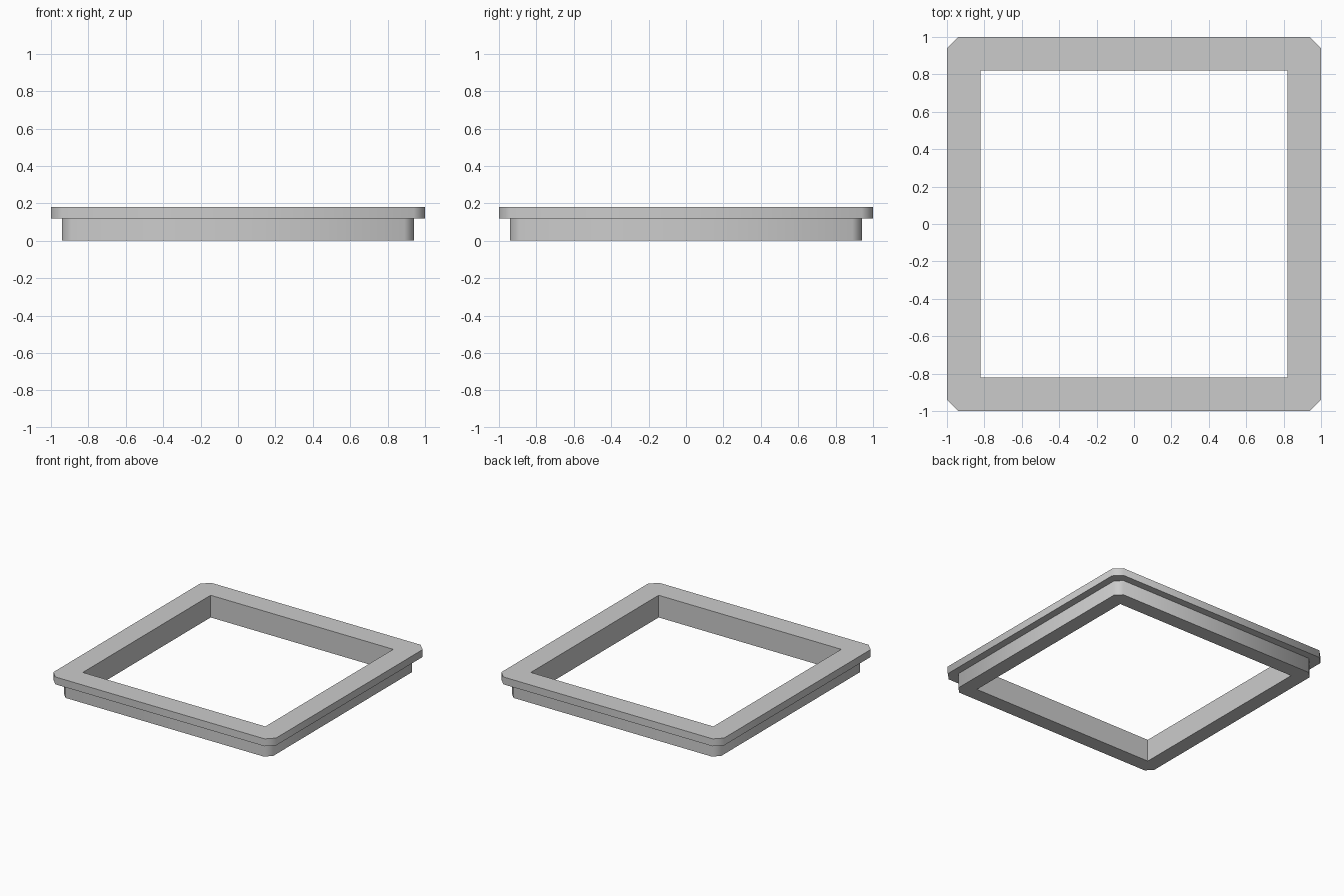
import bpy, bmesh, math

cube = bpy.data.objects.get("Cube")
if cube:
    bpy.data.objects.remove(cube, do_unlink=True)

grey = bpy.data.materials.new("light_grey")
grey.use_nodes = True
colour = (0.6, 0.6, 0.6, 1)
grey.diffuse_color = colour
grey.node_tree.nodes["Principled BSDF"].inputs["Base Color"].default_value = colour


def ring(bm, half, chamfer, z):
    """Square loop with clipped corners; zero chamfer gives doubled corners."""
    c = half - chamfer
    verts = []
    for turn in range(4):
        a = turn * math.pi / 2
        for x, y in ((half, c), (c, half)):
            verts.append(bm.verts.new((x * math.cos(a) - y * math.sin(a),
                                       x * math.sin(a) + y * math.cos(a), z)))
    return verts


# Frame section, swept around: opening, top flange, step, lower collar
opening, flange, collar = 0.82, 1.0, 0.94
top, step = 0.18, 0.12
section = [(opening, 0, top), (flange, 0.06, top), (flange, 0.06, step),
           (collar, 0.05, step), (collar, 0.05, 0), (opening, 0, 0)]

bm = bmesh.new()
rings = [ring(bm, *s) for s in section]
for i, lower in enumerate(rings):
    upper = rings[i - 1]
    for j in range(8):
        k = (j + 1) % 8
        bm.faces.new((upper[j], lower[j], lower[k], upper[k]))
bmesh.ops.remove_doubles(bm, verts=bm.verts, dist=0.0001)
bmesh.ops.recalc_face_normals(bm, faces=bm.faces)

mesh = bpy.data.meshes.new("square_frame")
bm.to_mesh(mesh)
bm.free()
mesh.materials.append(grey)
frame = bpy.data.objects.new("square_frame", mesh)
bpy.context.collection.objects.link(frame)

# Soft shading round the clipped corners, sharp rims
bpy.ops.object.select_all(action="DESELECT")
frame.select_set(True)
bpy.context.view_layer.objects.active = frame
bpy.ops.object.shade_smooth_by_angle(angle=math.radians(50))
